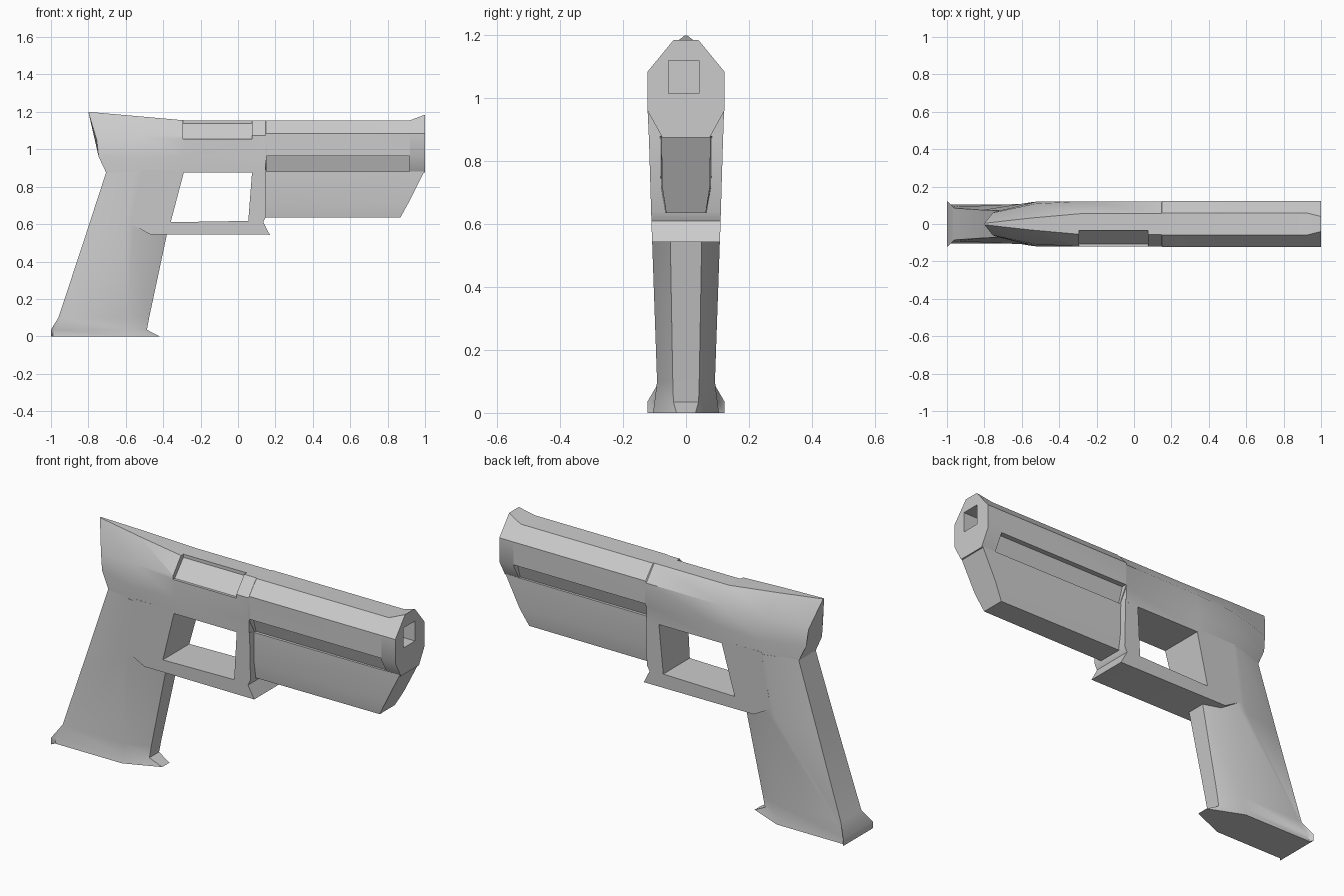
import bpy, bmesh, math

if "Cube" in bpy.data.objects:
    bpy.data.objects.remove(bpy.data.objects["Cube"])


def make(name, rings):
    """Skin a list of equal-length closed rings and cap both ends."""
    bm = bmesh.new()
    loops = [[bm.verts.new(p) for p in ring] for ring in rings]
    n = len(loops[0])
    for a, b in zip(loops, loops[1:]):
        for i in range(n):
            bm.faces.new((a[i], a[(i + 1) % n], b[(i + 1) % n], b[i]))
    bm.faces.new(loops[0])
    bm.faces.new(loops[-1])
    bmesh.ops.recalc_face_normals(bm, faces=bm.faces)
    me = bpy.data.meshes.new(name)
    bm.to_mesh(me)
    bm.free()
    ob = bpy.data.objects.new(name, me)
    bpy.context.collection.objects.link(ob)
    return ob


def mirrored(half):
    """Close a half ring by mirroring it across y = 0."""
    return half + [(x, -y, z) for x, y, z in reversed(half)]


def section(x, yz):
    return [(x, y, z) for y, z in yz]


def select(ob):
    bpy.ops.object.select_all(action='DESELECT')
    ob.select_set(True)
    bpy.context.view_layer.objects.active = ob


def cut(ob, cutter):
    select(ob)
    mod = ob.modifiers.new("cut", 'BOOLEAN')
    mod.operation = 'DIFFERENCE'
    mod.solver = 'EXACT'
    mod.object = cutter
    bpy.ops.object.modifier_apply(modifier=mod.name)
    bpy.data.objects.remove(cutter)


# slide: chamfered barrel housing that runs back into a pointed tail
barrel = [(.06, 1.155), (.122, 1.085), (.122, .96), (.075, .875)]
body = [(.055, 1.155), (.121, 1.075), (.121, .96), (.118, .875)]
muzzle = [(.04, 1.185)] + barrel[1:]
slide = make("slide", [mirrored(r) for r in (
    section(1, muzzle),
    section(.92, barrel),
    section(.15, barrel),
    section(.146, body),
    section(-.29, body),
    [(-.55, .032, 1.178), (-.53, .108, 1.07), (-.52, .12, .95), (-.54, .117, .875)],
    [(-.8, .004, 1.2), (-.755, .06, 1.05), (-.745, .065, .96), (-.705, .07, .875)],
)])

# long recesses along both lower chamfers
for s in (1, -1):
    slot = [(s * .2, .965), (s * .095, .965), (s * .06, .86), (s * .2, .86)]
    cut(slide, make("slot_cutter", [section(.152, slot), section(.917, slot)]))

# side port and square muzzle hole
port = [(-.2, 1.055), (-.107, 1.055), (-.035, 1.138), (-.035, 1.3), (-.2, 1.3)]
cut(slide, make("port_cutter", [section(-.293, port), section(.075, port)]))
bore = [(-.055, 1.015), (.042, 1.015), (.042, 1.12), (-.055, 1.12)]
cut(slide, make("bore_cutter", [section(.88, bore), section(1.1, bore)]))

# frame with trigger guard: side profile, slightly narrower towards the bottom
def plate(name, profile, width):
    return make(name, [[(x, s * width(z), z) for x, z in profile] for s in (-1, 1)])


outline = [(-.57, .6), (-.47, .545), (.17, .543), (.135, .61),
           (.15, .64), (.15, .89), (-.52, .89)]
frame = plate("frame_and_guard", outline, lambda z: .108 + (z - .545) * .03)
opening = [(-.36, .61), (.055, .617), (.075, .875), (-.29, .875)]
cut(frame, plate("opening_cutter", opening, lambda z: .3))

# block under the barrel with a raked nose
dust = [(.082, .88), (.08, .72), (.066, .635)]
nose_x = (.995, .915, .868)
make("under_barrel_block", [
    mirrored(section(.14, dust)),
    mirrored([(x, y * .95, z) for x, (y, z) in zip(nose_x, dust)]),
])

# grip: (z, back x, back y, side start x, side end x, side y, front x, front y)
levels = [
    (0, -1, .123, -.99, -.60, .105, -.42, .03),
    (.035, -1, .123, -.985, -.597, .10, -.487, .04),
    (.1, -.96, .085, -.94, -.592, .092, -.475, .042),
    (.555, -.81, .075, -.60, -.56, .108, -.378, .05),
    (.88, -.704, .07, -.54, -.42, .118, -.31, .08),
]
make("grip", [mirrored([(xb, yb, z), (xr, ys, z), (xc, ys, z), (xf, yf, z)])
              for z, xb, yb, xr, xc, ys, xf, yf in levels])

# soft shading over shallow angles only
for ob in list(bpy.context.collection.objects):
    select(ob)
    bpy.ops.object.shade_smooth_by_angle(angle=math.radians(38))
